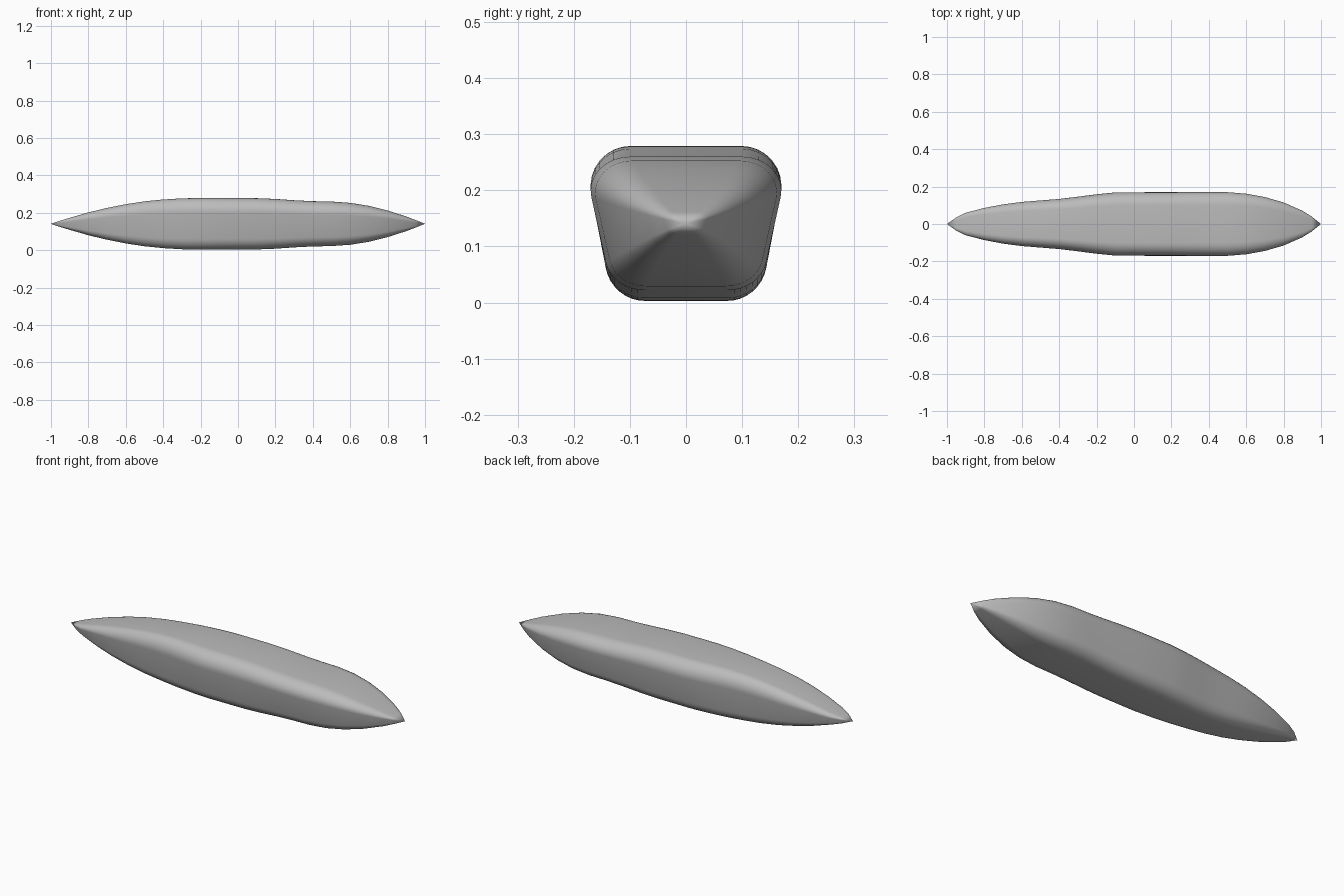
import bpy, bmesh
from math import radians, sin, cos

if "Cube" in bpy.data.objects:
    bpy.data.objects.remove(bpy.data.objects["Cube"])

grey = bpy.data.materials.new("plain grey")
grey.use_nodes = True
grey.diffuse_color = (0.5, 0.5, 0.5, 1)
grey.node_tree.nodes["Principled BSDF"].inputs["Base Color"].default_value = (0.5, 0.5, 0.5, 1)

MID, HALF_W, HALF_H = 0.141, 0.17, 0.138


def arc(cy, cz, r, start, end, steps=8):
    """Points of a corner arc, in degrees."""
    angles = [radians(start + (end - start) * i / steps) for i in range(steps + 1)]
    return [(cy + r * cos(a), cz + r * sin(a)) for a in angles]


# Rounded trapezoid section, wider at the top, mirrored left to right
side = arc(0.1, 0.209, 0.07, 90, -11) + arc(0.074, 0.073, 0.07, -11, -90)
section = side + [(-y, z) for y, z in reversed(side)]

# Stations along the hull: x, half width, half height
stations = [
    (-0.95, 0.036, 0.017), (-0.9, 0.06, 0.032), (-0.8, 0.086, 0.061),
    (-0.7, 0.105, 0.085), (-0.6, 0.118, 0.105), (-0.5, 0.126, 0.12),
    (-0.4, 0.134, 0.13), (-0.3, 0.146, 0.136), (-0.2, 0.159, 0.138),
    (-0.1, 0.169, 0.138), (0.1, 0.17, 0.137), (0.2, 0.17, 0.133),
    (0.3, 0.17, 0.126), (0.4, 0.17, 0.121), (0.5, 0.17, 0.119),
    (0.6, 0.162, 0.112), (0.7, 0.144, 0.096), (0.8, 0.115, 0.071),
    (0.9, 0.071, 0.039), (0.95, 0.04, 0.02),
]

# Hull lofted through the stations and closed to a point at each end
bm = bmesh.new()
rings = [[bm.verts.new((x, y * w / HALF_W, MID + (z - MID) * h / HALF_H))
          for y, z in section] for x, w, h in stations]
tail = bm.verts.new((-1, 0, MID))
nose = bm.verts.new((1, 0, MID))
n = len(section)
for i in range(n):
    j = (i + 1) % n
    for a, b in zip(rings, rings[1:]):
        bm.faces.new((a[i], a[j], b[j], b[i]))
    bm.faces.new((tail, rings[0][j], rings[0][i]))
    bm.faces.new((nose, rings[-1][i], rings[-1][j]))
bmesh.ops.recalc_face_normals(bm, faces=bm.faces)
for face in bm.faces:
    face.smooth = True

mesh = bpy.data.meshes.new("hull")
bm.to_mesh(mesh)
bm.free()
mesh.materials.append(grey)
bpy.context.collection.objects.link(bpy.data.objects.new("hull", mesh))
